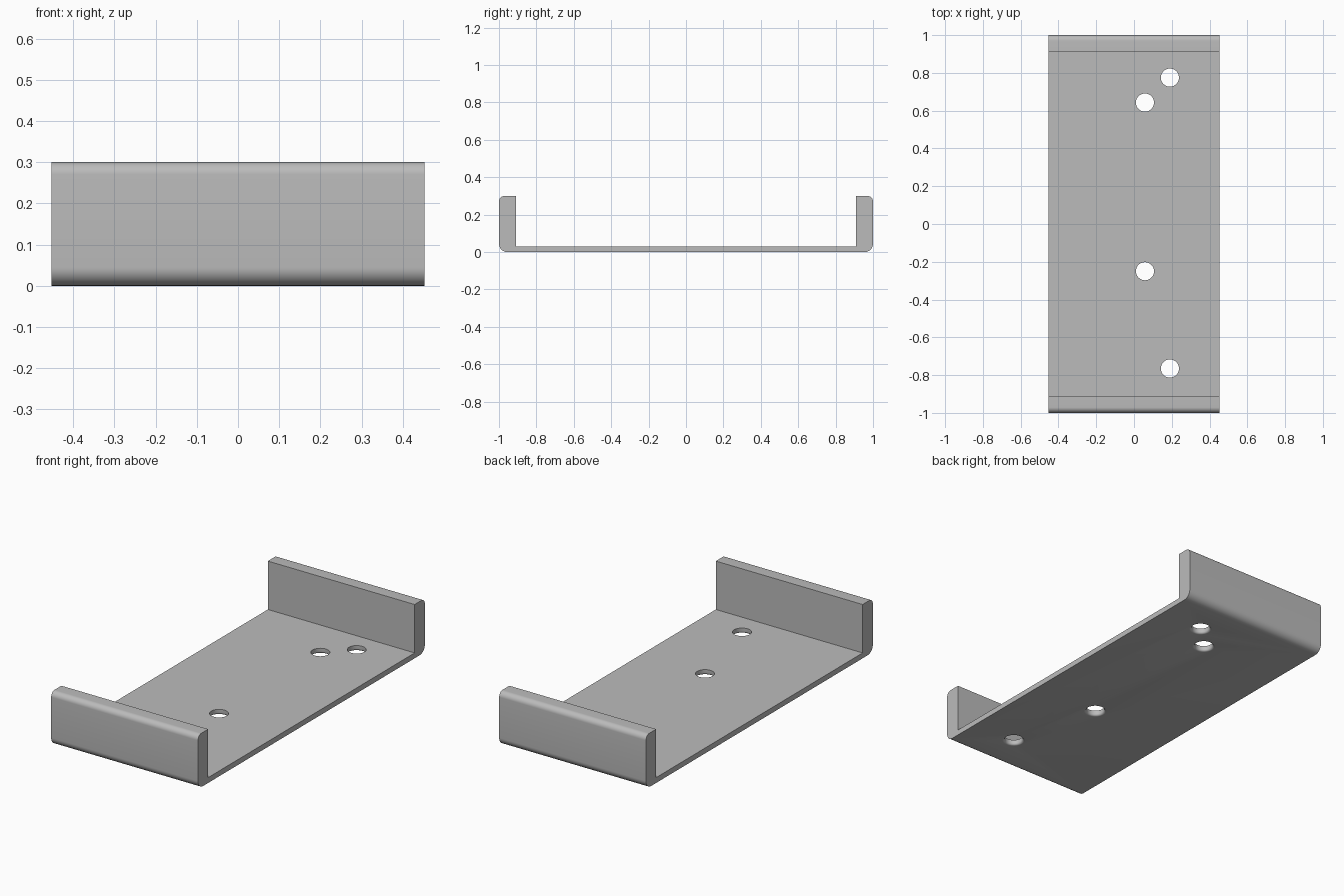
import bpy, bmesh, math

default = bpy.data.objects.get("Cube")
if default:
    bpy.data.objects.remove(default, do_unlink=True)

HALF_W, HALF_L, HEIGHT = 0.453, 1.0, 0.30
FLOOR, WALL = 0.03, 0.09
BOTTOM_R, TOP_R = 0.045, 0.03
HOLE_R, FLARE = 0.048, 0.012
HOLES = [(0.19, 0.775), (0.058, 0.643), (0.058, -0.25), (0.19, -0.765)]

grey = bpy.data.materials.new("plain grey")
grey.use_nodes = True
colour = (0.5, 0.5, 0.5, 1)
grey.diffuse_color = colour
grey.node_tree.nodes["Principled BSDF"].inputs["Base Color"].default_value = colour


def arc(cy, cz, r, start, end, steps=10):
    """Points of a rounded corner, angles in degrees."""
    angles = [math.radians(start + (end - start) * i / steps) for i in range(steps + 1)]
    return [(cy + r * math.cos(a), cz + r * math.sin(a)) for a in angles]


def make_object(name, bm):
    bmesh.ops.recalc_face_normals(bm, faces=bm.faces)
    mesh = bpy.data.meshes.new(name)
    bm.to_mesh(mesh)
    bm.free()
    mesh.materials.append(grey)
    obj = bpy.data.objects.new(name, mesh)
    bpy.context.collection.objects.link(obj)
    return obj


# Channel: half a cross-section, mirrored and extruded across the width
half = [(HALF_L - WALL, FLOOR), (HALF_L - WALL, HEIGHT)]
half += arc(HALF_L - TOP_R, HEIGHT - TOP_R, TOP_R, 90, 0)
half += arc(HALF_L - BOTTOM_R, BOTTOM_R, BOTTOM_R, 0, -90)
section = half + [(-y, z) for y, z in reversed(half)]
bm = bmesh.new()
face = bm.faces.new([bm.verts.new((-HALF_W, y, z)) for y, z in section])
sweep = bmesh.ops.extrude_face_region(bm, geom=[face])
moved = [v for v in sweep["geom"] if isinstance(v, bmesh.types.BMVert)]
bmesh.ops.translate(bm, verts=moved, vec=(2 * HALF_W, 0, 0))
channel = make_object("channel_bracket", bm)

# Hole cutters: turned profile with a softly rounded lower rim
rim = arc(HOLE_R + FLARE, FLARE, FLARE, 270, 180, 5)
profile = [(HOLE_R + FLARE, -0.05)] + rim + [(HOLE_R, 0.1)]
bm = bmesh.new()
SIDES = 40
for hx, hy in HOLES:
    rings = []
    for r, z in profile:
        turn = [2 * math.pi * i / SIDES for i in range(SIDES)]
        rings.append([bm.verts.new((hx + r * math.cos(a), hy + r * math.sin(a), z)) for a in turn])
    for low, high in zip(rings, rings[1:]):
        for i in range(SIDES):
            j = (i + 1) % SIDES
            bm.faces.new((low[i], low[j], high[j], high[i]))
    bm.faces.new(rings[0])
    bm.faces.new(rings[-1])
cutter = make_object("hole_cutter", bm)
cutter.hide_render = True

# Cut the screw holes, then drop the cutter
cut = channel.modifiers.new("screw_holes", "BOOLEAN")
cut.operation = "DIFFERENCE"
cut.solver = "EXACT"
cut.object = cutter
bpy.ops.object.select_all(action="DESELECT")
channel.select_set(True)
bpy.context.view_layer.objects.active = channel
bpy.ops.object.modifier_apply(modifier=cut.name)
bpy.data.objects.remove(cutter, do_unlink=True)
bpy.ops.object.shade_smooth_by_angle(angle=math.radians(30))
